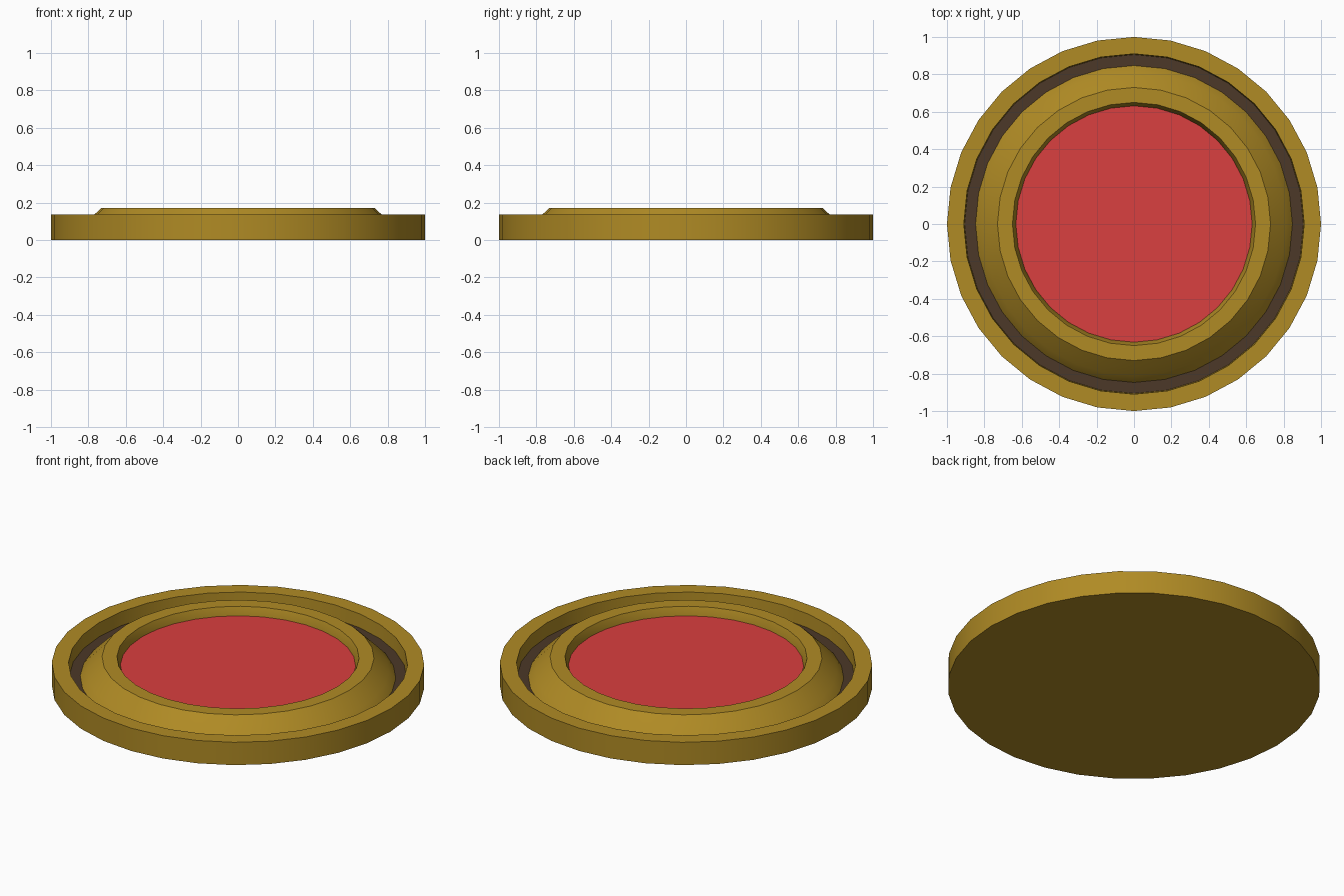
import bpy, bmesh, math

SIDES = 32

default = bpy.data.objects.get("Cube")
if default:
    bpy.data.objects.remove(default, do_unlink=True)


def material(name, rgb):
    mat = bpy.data.materials.new(name)
    mat.use_nodes = True
    colour = (*rgb, 1.0)
    mat.diffuse_color = colour
    mat.node_tree.nodes["Principled BSDF"].inputs["Base Color"].default_value = colour
    return mat


def lathe(name, profile, mat, closed=False):
    """Spin a (radius, height) profile round z, welding points on the axis."""
    bm = bmesh.new()
    verts = [bm.verts.new((r, 0, z)) for r, z in profile]
    edges = [bm.edges.new(pair) for pair in zip(verts, verts[1:])]
    if closed:
        edges.append(bm.edges.new((verts[-1], verts[0])))
    bmesh.ops.spin(bm, geom=verts + edges, cent=(0, 0, 0), axis=(0, 0, 1),
                   angle=math.tau, steps=SIDES)
    bmesh.ops.remove_doubles(bm, verts=bm.verts, dist=0.0005)
    bmesh.ops.recalc_face_normals(bm, faces=bm.faces)
    mesh = bpy.data.meshes.new(name)
    bm.to_mesh(mesh)
    bm.free()
    mesh.materials.append(mat)
    obj = bpy.data.objects.new(name, mesh)
    bpy.context.collection.objects.link(obj)
    bpy.ops.object.select_all(action="DESELECT")
    obj.select_set(True)
    bpy.context.view_layer.objects.active = obj
    bpy.ops.object.shade_smooth_by_angle(angle=math.radians(30))
    return obj


gold = material("gold", (0.434, 0.258, 0.018))
red = material("red", (0.70, 0.050, 0.050))
brown = material("dark brown", (0.072, 0.040, 0.021))

# Solid base with the raised outer rim
lathe("base_and_rim", [(0, 0), (1, 0), (1, 0.135), (0.91, 0.135),
                       (0.905, 0.04), (0, 0.04)], gold)

# Dark floor of the groove between rim and collar
lathe("groove_floor", [(0.83, 0.03), (0.91, 0.03), (0.91, 0.055), (0.83, 0.055)],
      brown, closed=True)

# Sloping collar around the button
lathe("collar", [(0.63, 0.035), (0.86, 0.035), (0.85, 0.052), (0.81, 0.094),
                 (0.77, 0.134), (0.73, 0.172), (0.65, 0.172), (0.63, 0.12)],
      gold, closed=True)

# Round red button set into the collar
lathe("button", [(0, 0.035), (0.632, 0.035), (0.632, 0.124), (0, 0.124)], red)
